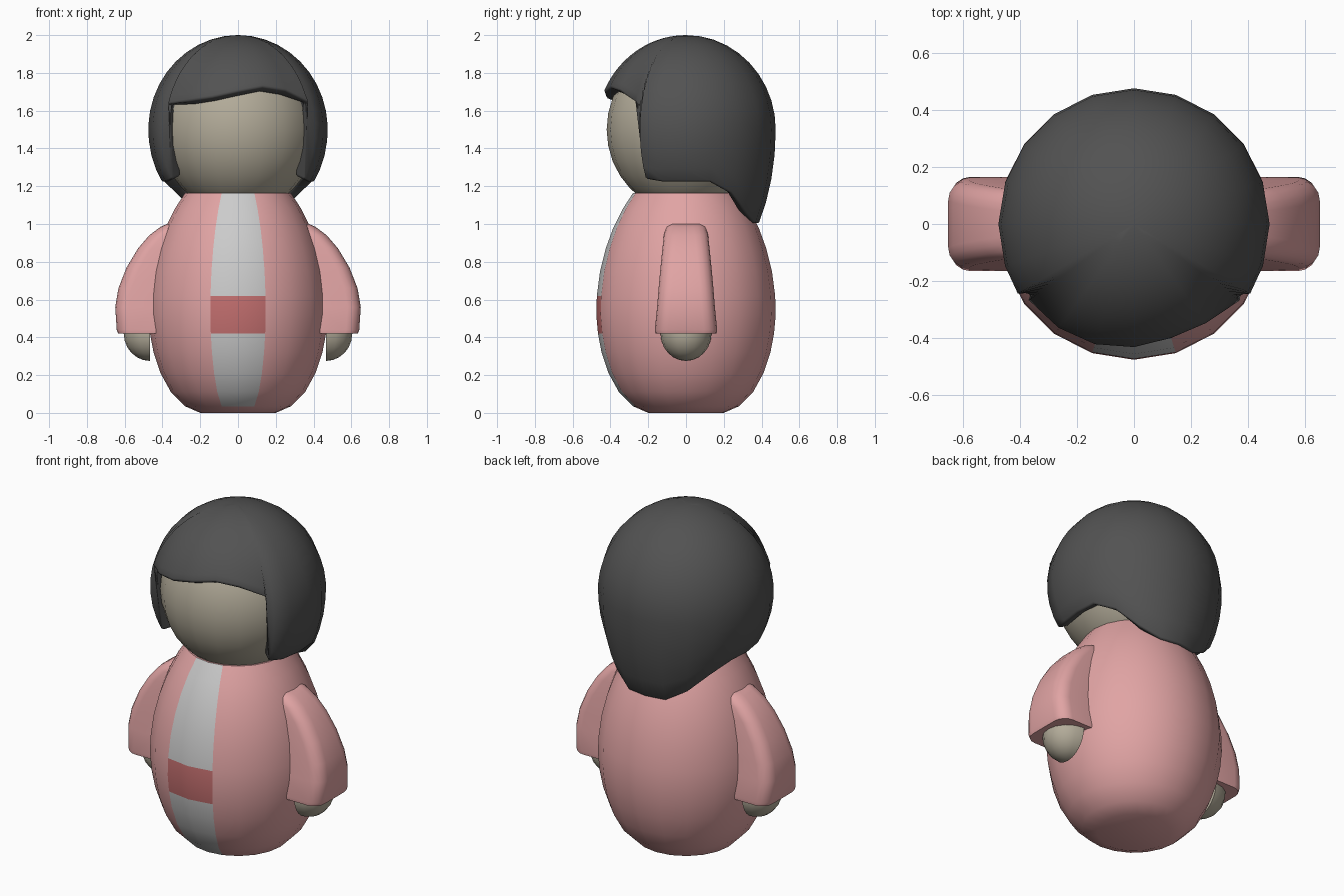
import bpy, bmesh
from math import sin, cos, asin, acos, atan2, pi, radians, degrees

if "Cube" in bpy.data.objects:
    bpy.data.objects.remove(bpy.data.objects["Cube"])


def material(name, rgb):
    m = bpy.data.materials.new(name)
    m.diffuse_color = (*rgb, 1)
    m.use_nodes = True
    m.node_tree.nodes["Principled BSDF"].inputs["Base Color"].default_value = m.diffuse_color
    return m


PINK = material("robe_pink", (0.75, 0.37, 0.37))
RED = material("sash_red", (0.55, 0.16, 0.16))
GREY = material("panel_grey", (0.6, 0.6, 0.6))
SKIN = material("skin_beige", (0.45, 0.41, 0.32))
DARK = material("hair_dark", (0.085, 0.085, 0.085))


def finish(name, bm, mats, angle=40):
    me = bpy.data.meshes.new(name)
    bm.to_mesh(me)
    bm.free()
    ob = bpy.data.objects.new(name, me)
    bpy.context.collection.objects.link(ob)
    for m in mats:
        me.materials.append(m)
    bpy.ops.object.select_all(action='DESELECT')
    ob.select_set(True)
    bpy.context.view_layer.objects.active = ob
    bpy.ops.object.shade_smooth_by_angle(angle=radians(angle))
    return ob


def loft(rings, caps=True):
    """Skin rings of points listed from top to bottom."""
    bm = bmesh.new()
    vs = [[bm.verts.new(p) for p in r] for r in rings]
    n = len(vs[0])
    for a, b in zip(vs, vs[1:]):
        for i in range(n):
            j = (i + 1) % n
            bm.faces.new((a[i], b[i], b[j], a[j]))
    if caps:
        bm.faces.new(vs[0])
        bm.faces.new(vs[-1][::-1])
    bmesh.ops.remove_doubles(bm, verts=bm.verts, dist=1e-5)
    if caps:
        bmesh.ops.recalc_face_normals(bm, faces=bm.faces)
    return bm


def around(r, z, deg):
    a = radians(deg)
    return (r * sin(a), -r * cos(a), z)


# Robe body: 20-sided lathe with a grey front panel and a red sash patch
profile = [(.28, 1.165), (.335, 1.08), (.385, .98), (.425, .87), (.455, .75), (.472, .62),
           (.475, .52), (.466, .42), (.447, .32), (.41, .21), (.355, .11), (.28, .035), (.20, 0)]
bm = loft([[around(r, z, 18 * i) for i in range(20)] for r, z in profile])
for f in bm.faces:
    c = f.calc_center_median()
    if len(f.verts) == 4 and c.z > .035 and degrees(atan2(abs(c.x), -c.y)) < 18:
        f.material_index = 2 if .42 < c.z < .62 else 1
finish("robe_body", bm, [PINK, GREY, RED])

# Head
bm = bmesh.new()
bmesh.ops.create_uvsphere(bm, u_segments=20, v_segments=16, radius=1)
for v in bm.verts:
    v.co = (v.co.x * .42, v.co.y * .42, v.co.z * .44 + 1.5)
finish("head", bm, [SKIN])

# Hair: dome whose lower edge height varies around the head (degrees from front, z)
side = [(59, 1.235), (72, 1.22), (90, 1.22), (108, 1.22), (126, 1.16), (144, 1.06), (162, 1.0)]
fringe = [(-54, 1.635), (-36, 1.65), (-18, 1.67), (0, 1.70), (18, 1.725), (36, 1.705), (54, 1.645)]
edge = fringe + side + [(180, 1.0)] + [(360 - a, z) for a, z in reversed(side)]
ROWS = 14


def hair_point(deg, z_edge, t):
    back = min(max((min(deg % 360, 360 - deg % 360) - 100) / 60, 0), 1)
    low = .52 + .33 * back
    if z_edge > 1.5:
        end = acos((z_edge - 1.5) / .5)
    else:
        end = pi / 2 + asin((1.5 - z_edge) / low)
    phi = t * end
    return around(.475 * sin(phi), 1.5 + (.5 if phi < pi / 2 else low) * cos(phi), deg)


bm = loft([[hair_point(a, z, k / ROWS) for a, z in edge] for k in range(ROWS + 1)], caps=False)
hair = finish("hair", bm, [DARK], 60)
sol = hair.modifiers.new("thickness", 'SOLIDIFY')
sol.thickness, sol.offset = .06, -1
bev = hair.modifiers.new("soft_rim", 'BEVEL')
bev.width, bev.segments, bev.angle_limit = .012, 2, radians(55)


def mirrored(ob):
    ob.modifiers.new("mirror", 'MIRROR').use_clip = False


# Sleeves: lofted rounded sections (z, inner x, outer x, half width)
sections = [(1.0, .30, .375, .085), (.985, .30, .41, .105), (.94, .31, .47, .117), (.87, .33, .53, .125),
            (.77, .36, .59, .135), (.66, .39, .633, .145), (.56, .41, .65, .153),
            (.44, .43, .642, .165), (.42, .435, .635, .162)]


def sleeve_ring(z, xi, xo, w):
    r = min(.07, (xo - xi) * .6)
    half = [(xo - r + r * sin(a), w - r + r * cos(a)) for a in (radians(d) for d in (0, 22, 45, 68, 90))]
    pts = [(xi, -w)] + [(x, -y) for x, y in half] + half[::-1] + [(xi, w)]
    return [(x, y, z) for x, y in pts]


mirrored(finish("sleeves", loft([sleeve_ring(*s) for s in sections]), [PINK], 45))

# Hands: outer half of an ellipsoid, flat on the inside
bm = bmesh.new()
bmesh.ops.create_uvsphere(bm, u_segments=16, v_segments=12, radius=1)
cut = bmesh.ops.bisect_plane(bm, geom=bm.verts[:] + bm.edges[:] + bm.faces[:], dist=1e-4,
                             plane_co=(0, 0, 0), plane_no=(1, 0, 0), clear_inner=True)
bmesh.ops.holes_fill(bm, edges=[e for e in bm.edges if e.is_boundary])
bmesh.ops.recalc_face_normals(bm, faces=bm.faces)
for v in bm.verts:
    v.co = (v.co.x * .14 + .465, v.co.y * .135, v.co.z * .145 + .42)
mirrored(finish("hands", bm, [SKIN]))
